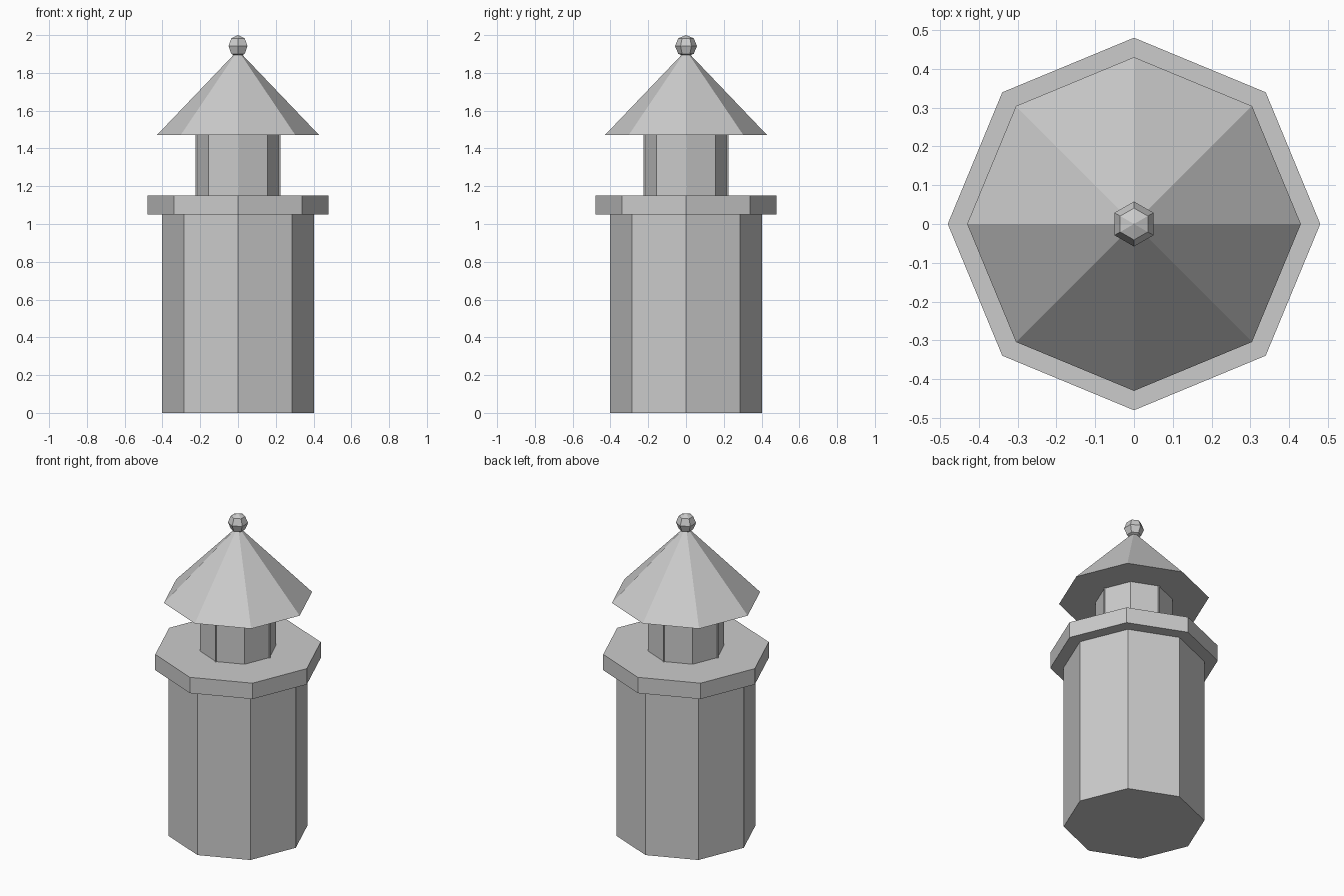
import bpy
import bmesh
import math

if "Cube" in bpy.data.objects:
    bpy.data.objects.remove(bpy.data.objects["Cube"])

stone = bpy.data.materials.new("light_grey")
stone.diffuse_color = (0.6, 0.6, 0.6, 1)
stone.use_nodes = True
stone.node_tree.nodes["Principled BSDF"].inputs["Base Color"].default_value = stone.diffuse_color


def finish(name, bm):
    bmesh.ops.recalc_face_normals(bm, faces=bm.faces)
    mesh = bpy.data.meshes.new(name)
    bm.to_mesh(mesh)
    bm.free()
    mesh.materials.append(stone)
    obj = bpy.data.objects.new(name, mesh)
    bpy.context.collection.objects.link(obj)
    return obj


def lathe(name, profile, sides=8):
    """Faceted solid from (radius, z) points, with a corner on the y axis."""
    bm = bmesh.new()
    rings = []
    for r, z in profile:
        n = sides if r > 0 else 1
        angles = [math.pi / 2 + 2 * math.pi * i / sides for i in range(n)]
        rings.append([bm.verts.new((r * math.cos(a), r * math.sin(a), z))
                      for a in angles])
    for low, high in zip(rings, rings[1:]):
        for i in range(sides):
            j = (i + 1) % sides
            corners = [low[i % len(low)], low[j % len(low)],
                       high[j % len(high)], high[i % len(high)]]
            bm.faces.new(list(dict.fromkeys(corners)))
    for ring in (rings[0], rings[-1]):
        if len(ring) > 1:
            bm.faces.new(ring)
    return finish(name, bm)


# Octagonal tower, gallery, lantern room and roof
lathe("tower", [(0.403, 0), (0.403, 1.05)])
lathe("gallery", [(0.48, 1.05), (0.48, 1.15)])
lathe("lantern_room", [(0.22, 1.15), (0.22, 1.47)])
lathe("roof", [(0.43, 1.47), (0, 1.92)])

# Six-sided ball on the roof tip
ball_r, ball_z = 0.058, 1.942
ball = [(0, ball_z - ball_r)]
for k in (-1, 0, 1):
    a = k * math.pi / 4
    ball.append((ball_r * math.cos(a), ball_z + ball_r * math.sin(a)))
ball.append((0, ball_z + ball_r))
lathe("finial", ball, 6)

# Four slim bars on the lantern corners
for i in range(4):
    bm = bmesh.new()
    bmesh.ops.create_cube(bm, size=1)
    bar = finish("lantern_bar", bm)
    a = i * math.pi / 2
    bar.scale = (0.01, 0.008, 0.32)
    bar.location = (0.22 * math.cos(a), 0.22 * math.sin(a), 1.31)
    bar.rotation_euler.z = a
